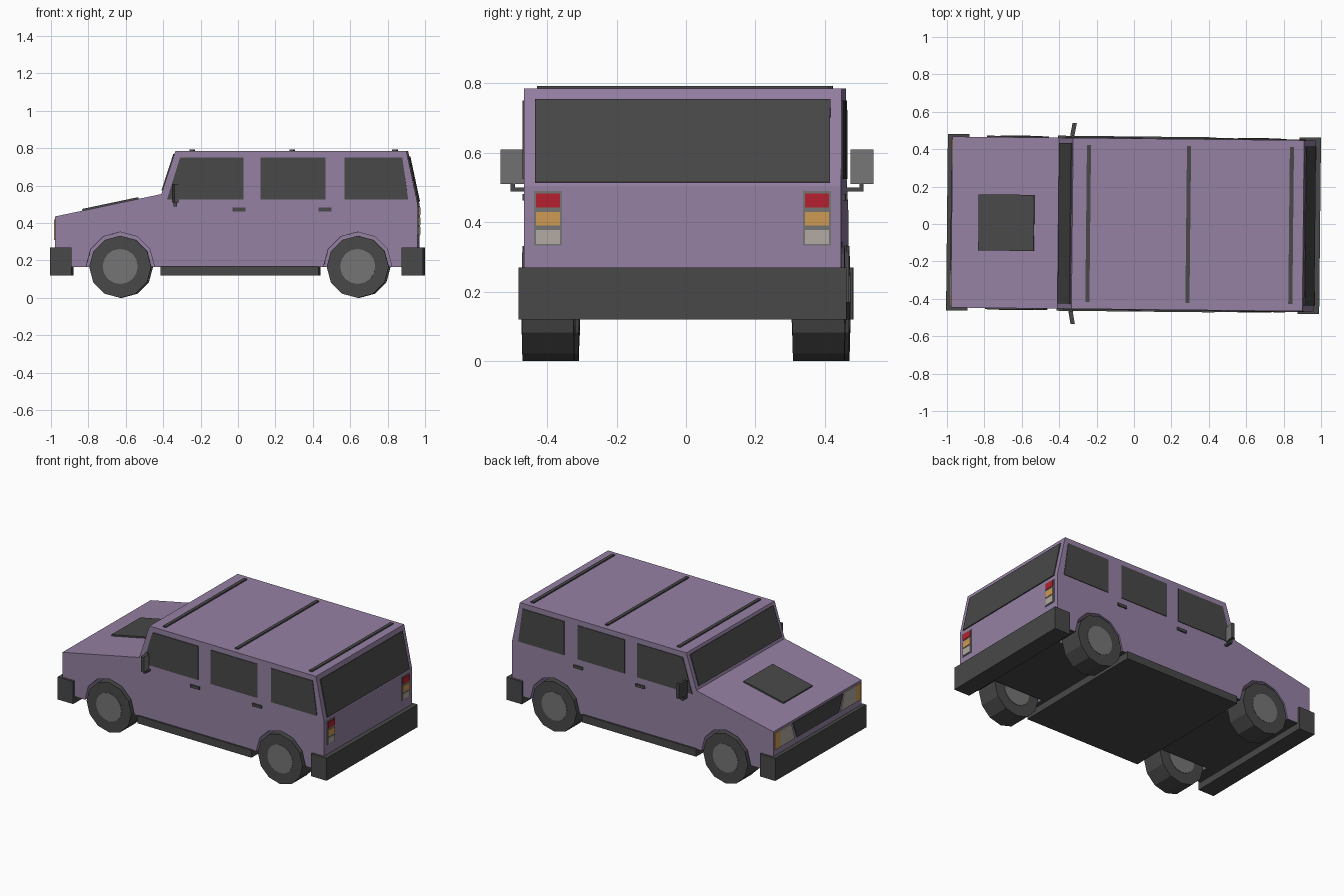
import bpy, bmesh, math
from mathutils import Vector

cube = bpy.data.objects.get("Cube")
if cube:
    bpy.data.objects.remove(cube, do_unlink=True)

YAW = math.radians(-0.6)      # whole vehicle stands slightly turned
HALF = 0.457                  # half width of the body


def material(name, hex_code):
    rgb = [int(hex_code[i:i + 2], 16) / 255 for i in (0, 2, 4)]
    col = [c / 12.92 if c < 0.04 else ((c + 0.055) / 1.055) ** 2.4 for c in rgb] + [1]
    m = bpy.data.materials.new(name)
    m.use_nodes = True
    m.diffuse_color = col
    m.node_tree.nodes["Principled BSDF"].inputs["Base Color"].default_value = col
    return m


PURPLE = material("purple paint", "9581A3")
DARK = material("dark trim", "484848")
GREY = material("grey metal", "757575")
RED = material("red lens", "B5202E")
AMBER = material("amber lens", "CF9B55")
WHITE = material("white lens", "B3ABA3")


def make(name, bm, *mats):
    bmesh.ops.recalc_face_normals(bm, faces=bm.faces)
    mesh = bpy.data.meshes.new(name)
    bm.to_mesh(mesh)
    bm.free()
    for m in mats:
        mesh.materials.append(m)
    ob = bpy.data.objects.new(name, mesh)
    ob.rotation_euler.z = YAW
    bpy.context.collection.objects.link(ob)
    return ob


def add_prism(bm, pts, vec):
    """Extrude a flat outline along a vector."""
    a = [bm.verts.new(p) for p in pts]
    b = [bm.verts.new(Vector(p) + Vector(vec)) for p in pts]
    bm.faces.new(a)
    bm.faces.new(b[::-1])
    for i in range(len(a)):
        j = (i + 1) % len(a)
        bm.faces.new((a[i], a[j], b[j], b[i]))


def prism(name, pts, vec, mat):
    bm = bmesh.new()
    add_prism(bm, pts, vec)
    return make(name, bm, mat)


def box(name, x, y, z, mat):
    pts = [(x[0], y[0], z[0]), (x[1], y[0], z[0]), (x[1], y[1], z[0]), (x[0], y[1], z[0])]
    return prism(name, pts, (0, 0, z[1] - z[0]), mat)


def disc(x, y, z, r, n=12):
    step = math.tau / n
    return [(x + r * math.sin(i * step), y, z + r * math.cos(i * step)) for i in range(n)]


def slope_plate(name, p, q, t0, t1, half, thick, mat):
    """Plate lying on the sloping panel that runs from p to q in the xz plane."""
    p, q = Vector((p[0], 0, p[1])), Vector((q[0], 0, q[1]))
    normal = Vector((p.z - q.z, 0, q.x - p.x)).normalized()
    a, b = p.lerp(q, t0), p.lerp(q, t1)
    side = Vector((0, half, 0))
    return prism(name, [a - side, b - side, b + side, a + side], normal * thick, mat)


# Body shell
nose, cowl, roof_front = (-0.975, 0.435), (-0.405, 0.555), (-0.33, 0.785)
roof_back, waist = (0.905, 0.785), (0.965, 0.505)
outline = [(-0.975, 0.165), nose, cowl, roof_front, roof_back, waist, (0.965, 0.165)]
AXLES = {"front": -0.625, "rear": 0.645}
body = prism("body", [(x, -HALF, z) for x, z in outline], (0, 2 * HALF, 0), PURPLE)
body.data.materials.append(DARK)

# Wheel arches
bm = bmesh.new()
for ax in AXLES.values():
    for s in (-1, 1):
        add_prism(bm, disc(ax, s * 0.3, 0.17, 0.182), (0, s * 0.3, 0))
cutter = make("arch_cutter", bm, PURPLE)
cutter.hide_render = True
mod = body.modifiers.new("arches", "BOOLEAN")
mod.operation, mod.solver, mod.object = "DIFFERENCE", "EXACT", cutter
bpy.context.view_layer.update()
cut = bpy.data.meshes.new_from_object(body.evaluated_get(bpy.context.evaluated_depsgraph_get()))
body.modifiers.clear()
body.data = cut
bpy.data.objects.remove(cutter, do_unlink=True)
for f in cut.polygons:        # dark underside
    f.material_index = int(f.normal.z < -0.9 and f.center.z < 0.17)

# Bumpers and sill
box("front_bumper", (-1, -0.885), (-0.472, 0.472), (0.12, 0.27), DARK)
box("rear_bumper", (0.88, 0.995), (-0.472, 0.472), (0.12, 0.27), DARK)
box("sill", (-0.41, 0.435), (-0.468, 0.468), (0.12, 0.17), DARK)

# Windscreen, rear window, bonnet panel
slope_plate("windscreen", cowl, roof_front, 0.08, 0.92, 0.43, 0.006, DARK)
slope_plate("rear_window", roof_back, waist, 0.11, 0.965, 0.425, 0.006, DARK)
slope_plate("bonnet_panel", nose, cowl, 0.255, 0.775, 0.15, 0.01, DARK)

# Roof bars
for i, x in enumerate((-0.245, 0.29, 0.84)):
    box(f"roof_bar_{i + 1}", (x - 0.011, x + 0.011), (-0.42, 0.42), (0.78, 0.793), DARK)

# Grille
X = -0.975
prism("grille", [(X, -0.26, 0.42), (X, 0.26, 0.42), (X, 0.215, 0.31), (X, -0.215, 0.31)],
      (-0.005, 0, 0), DARK)

side_windows = {
    "front": [(-0.375, 0.525), (-0.305, 0.75), (0.035, 0.75), (0.035, 0.525)],
    "middle": [(0.125, 0.525), (0.125, 0.75), (0.473, 0.75), (0.473, 0.525)],
    "rear": [(0.575, 0.525), (0.575, 0.75), (0.883, 0.75), (0.915, 0.525)],
}

for s, side in ((-1, "near"), (1, "far")):
    # Side windows and door handles
    for key, pts in side_windows.items():
        prism(f"{side}_{key}_window", [(x, s * HALF, z) for x, z in pts],
              (0, s * 0.004, 0), DARK)
    for key, x in (("front", 0.01), ("rear", 0.47)):
        box(f"{side}_{key}_handle", (x - 0.034, x + 0.034),
            (s * HALF, s * (HALF + 0.008)), (0.463, 0.482), DARK)

    # Wheels
    for key, ax in AXLES.items():
        prism(f"{side}_{key}_tyre", disc(ax, s * 0.315, 0.166, 0.166), (0, s * 0.149, 0), DARK)
        prism(f"{side}_{key}_rim", disc(ax, s * 0.312, 0.168, 0.094, 16),
              (0, s * 0.154, 0), GREY)

    # Wing mirror: arm, housing and glass, the outer edge swept back
    box(f"{side}_mirror_arm", (-0.34, -0.322), (s * HALF, s * 0.508), (0.488, 0.5), DARK)
    box(f"{side}_mirror_stem", (-0.34, -0.322), (s * 0.496, s * 0.508), (0.49, 0.515), DARK)
    shell = [(-0.346, s * 0.47, 0.51), (-0.326, s * 0.47, 0.51),
             (-0.314, s * 0.537, 0.51), (-0.334, s * 0.537, 0.51)]
    prism(f"{side}_mirror_housing", shell, (0, 0, 0.1), DARK)
    glass = [shell[1], shell[2], (-0.314, s * 0.537, 0.608), (-0.326, s * 0.47, 0.608)]
    prism(f"{side}_mirror_glass", glass, (0.003, 0, 0), GREY)

    # Tail light
    box(f"{side}_tail_light_frame", (0.965, 0.969), (s * 0.347, s * 0.428), (0.333, 0.49), GREY)
    for key, z, mat in (("red", 0.443, RED), ("amber", 0.39, AMBER), ("white", 0.338, WHITE)):
        box(f"{side}_tail_light_{key}", (0.965, 0.972), (s * 0.353, s * 0.422),
            (z, z + 0.04), mat)

    # Headlight and turn signal
    prism(f"{side}_headlight", [(X, s * 0.275, 0.42), (X, s * 0.39, 0.42),
                                (X, s * 0.39, 0.31), (X, s * 0.24, 0.31)],
          (-0.005, 0, 0), WHITE)
    box(f"{side}_turn_signal", (X - 0.005, X), (s * 0.39, s * 0.445), (0.31, 0.42), AMBER)
